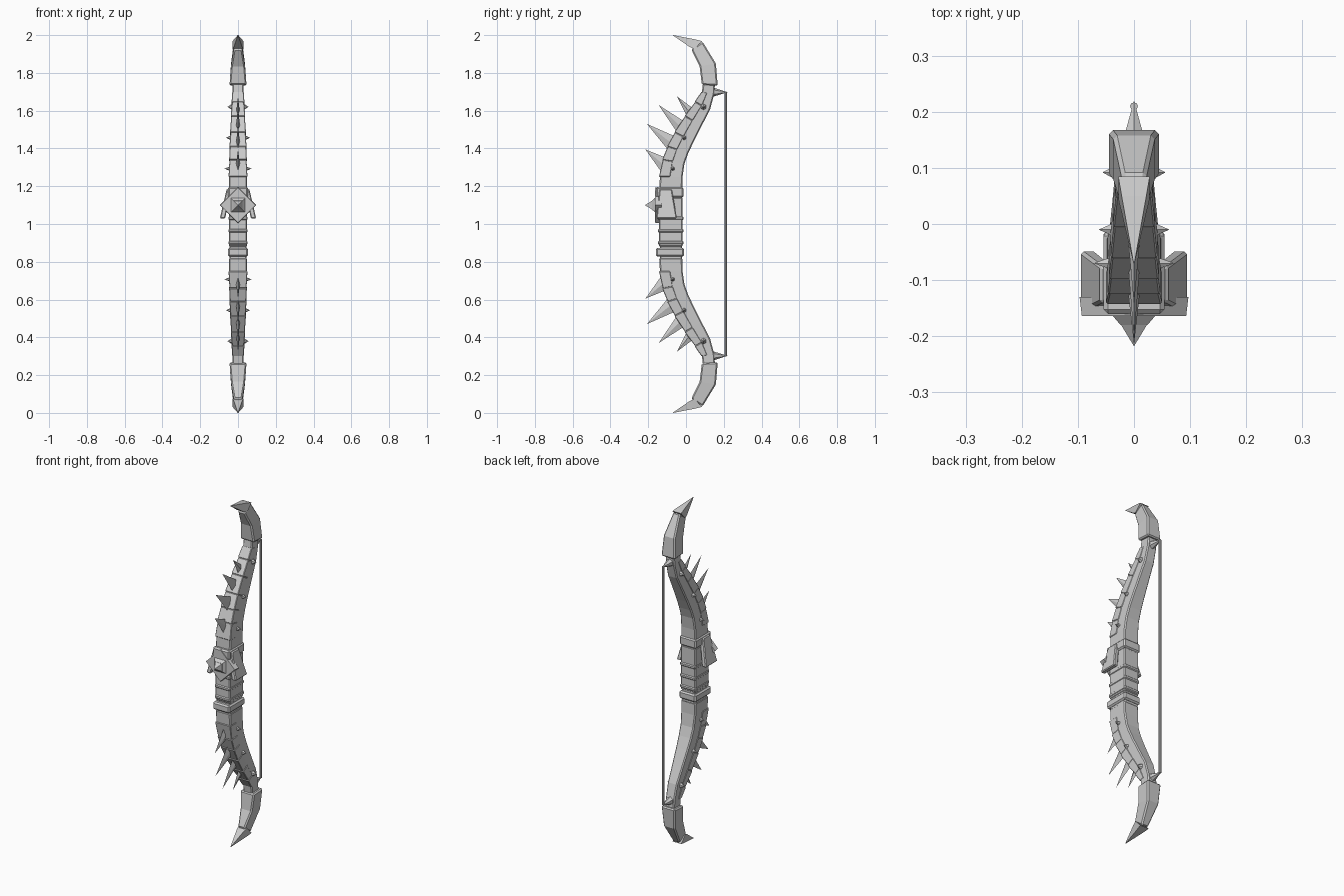
import bpy, bmesh, math
from mathutils import Vector

if "Cube" in bpy.data.objects:
    bpy.data.objects.remove(bpy.data.objects["Cube"])


def finish(name, bm, bevel=0.0):
    bmesh.ops.recalc_face_normals(bm, faces=bm.faces)
    me = bpy.data.meshes.new(name)
    bm.to_mesh(me)
    bm.free()
    ob = bpy.data.objects.new(name, me)
    bpy.context.collection.objects.link(ob)
    if bevel:
        m = ob.modifiers.new("bevel", "BEVEL")
        m.width, m.segments, m.limit_method = bevel, 1, "ANGLE"
        m.angle_limit = math.radians(50)
    return ob


def loft(name, stations, bevel=0.0, s=1):
    """Skin rectangles given as (front y, front z, back y, back z, half width)."""
    bm = bmesh.new()
    rings = []
    for fy, fz, by, bz, w in stations:
        pts = [(-w, fy, fz), (w, fy, fz), (w, by, bz), (-w, by, bz)]
        rings.append([bm.verts.new((x, y, 1 + s * (z - 1))) for x, y, z in pts])
    for a, b in zip(rings, rings[1:]):
        for i in range(4):
            j = (i + 1) % 4
            bm.faces.new((a[i], a[j], b[j], b[i]))
    bm.faces.new(rings[0])
    bm.faces.new(rings[-1])
    return finish(name, bm, bevel)


def box(name, y0, y1, z0, z1, w, bevel=0.0):
    return loft(name, [(y0, z0, y1, z0, w), (y0, z1, y1, z1, w)], bevel)


def cone(name, base, tip, r, sides=6, r2=0.0, spin=0.0):
    base, tip = Vector(base), Vector(tip)
    d = tip - base
    bm = bmesh.new()
    bmesh.ops.create_cone(bm, cap_ends=True, segments=sides, radius1=r, radius2=r2, depth=d.length)
    ob = finish(name, bm)
    ob.rotation_mode = "QUATERNION"
    ob.rotation_quaternion = d.to_track_quat("Z", "Y")
    ob.location = (base + tip) / 2
    for v in ob.data.vertices:
        x, y = v.co.x, v.co.y
        v.co.x = x * math.cos(spin) - y * math.sin(spin)
        v.co.y = x * math.sin(spin) + y * math.cos(spin)
    return ob


def fin(name, a, b, tip, w, s):
    """Flat diamond-section spike: root points a and b, sharp tip (all y, z)."""
    bm = bmesh.new()
    mid = ((a[0] + b[0]) / 2, (a[1] + b[1]) / 2)
    pts = [(0, *a), (w, *mid), (0, *b), (-w, *mid), (0, *tip)]
    v = [bm.verts.new((x, y, 1 + s * (z - 1))) for x, y, z in pts]
    for i in range(4):
        bm.faces.new((v[i], v[(i + 1) % 4], v[4]))
    bm.faces.new(v[:4])
    return finish(name, bm)


LIMB = [(-.142, 1.18, -.02, 1.18, .048), (-.138, 1.25, -.018, 1.25, .047),
        (-.121, 1.34, -.008, 1.32, .044), (-.095, 1.41, .012, 1.375, .042),
        (-.057, 1.485, .040, 1.435, .039), (-.003, 1.57, .083, 1.52, .035),
        (.050, 1.645, .127, 1.605, .031), (.084, 1.70, .150, 1.69, .029),
        (.093, 1.77, .155, 1.77, .029)]
SLEEVE = [(.084, 1.737, .168, 1.732, .045), (.072, 1.835, .158, 1.85, .037),
          (.028, 1.925, .088, 1.965, .022)]
FINS = [((-.130, 1.275), (-.105, 1.35), (-.215, 1.395)),
        ((-.085, 1.38), (-.050, 1.46), (-.207, 1.53)),
        ((-.040, 1.475), (-.005, 1.54), (-.145, 1.63)),
        ((.015, 1.55), (.040, 1.61), (-.047, 1.675))]
STUDS = [(-.07, 1.293, .072), (-.01, 1.457, .063), (.092, 1.62, .056)]

for s, side in ((1, "upper"), (-1, "lower")):
    loft(side + "_limb", LIMB, .006, s)
    # overlapping plates along the front half of the limb
    for i in range(1, 7):
        plate = []
        for k, (fy, fz, by, bz, w) in enumerate(LIMB[i:i + 2]):
            g = .005 - .003 * k
            dy, dz = by - fy, bz - fz
            n = math.hypot(dy, dz)
            plate.append((fy - g * dy / n, fz - g * dz / n,
                          fy + .45 * dy, fz + .45 * dz, w + g * .6))
        loft(f"{side}_plate_{i}", plate, .003, s)
    # horn sleeve and curved tip
    loft(side + "_tip_sleeve", SLEEVE, .007, s)
    loft(side + "_tip_horn", [(.045, 1.925, .085, 1.968, .028), (.02, 1.937, .05, 1.977, .022),
                              (-.07, 1.999, -.068, 2.0, .001)], 0, s)
    for i, (a, b, t) in enumerate(FINS):
        fin(f"{side}_spike_{i}", a, b, t, .011, s)
    # side studs
    for i, (y, z, x) in enumerate(STUDS):
        for m in (-1, 1):
            zz = 1 + s * (z - 1)
            cone(f"{side}_stud_{i}", (m * .028, y, zz), (m * x, y, zz), .018)
    # string peg
    zz = 1 + s * .698
    cone(side + "_string_peg", (0, .135, zz), (0, .22, zz), .027, 6)

# grip core, end collars and wraps
box("grip_core", -.138, -.02, .81, 1.19, .045, .006)
box("upper_collar", -.160, -.013, 1.14, 1.195, .054, .008)
box("lower_collar", -.160, -.010, .828, .873, .054, .008)
for i, z in enumerate((.89, .953, 1.02)):
    box(f"grip_wrap_{i}", -.148, -.013, z, z + .022, .051, .006)
box("grip_sleeve", -.143, -.018, .88, 1.14, .048, .005)

# diamond badge with stepped pyramid stud
cone("badge_plate", (0, -.130, 1.1), (0, -.164, 1.1), .097, 4, .093)
cone("badge_stud_base", (0, -.160, 1.1), (0, -.180, 1.1), .058, 4, .034, math.pi / 4)
cone("badge_stud", (0, -.178, 1.1), (0, -.218, 1.1), .034, 4, 0, math.pi / 4)

# flared side guards
for m in (-1, 1):
    bm = bmesh.new()
    vs = []
    for y0, y1, z, x0, x1 in ((-.14, -.075, 1.185, .035, .060), (-.157, -.048, 1.03, .068, .096)):
        vs.append([bm.verts.new((m * x, y, z)) for x, y in
                   ((x0, y0), (x1, y0), (x1, y1), (x0, y1))])
    for i in range(4):
        j = (i + 1) % 4
        bm.faces.new((vs[0][i], vs[0][j], vs[1][j], vs[1][i]))
    bm.faces.new(vs[0])
    bm.faces.new(vs[1])
    finish("side_guard", bm, .005)

# bow string
cone("bow_string", (0, .21, .302), (0, .21, 1.698), .007, 8, .007)
